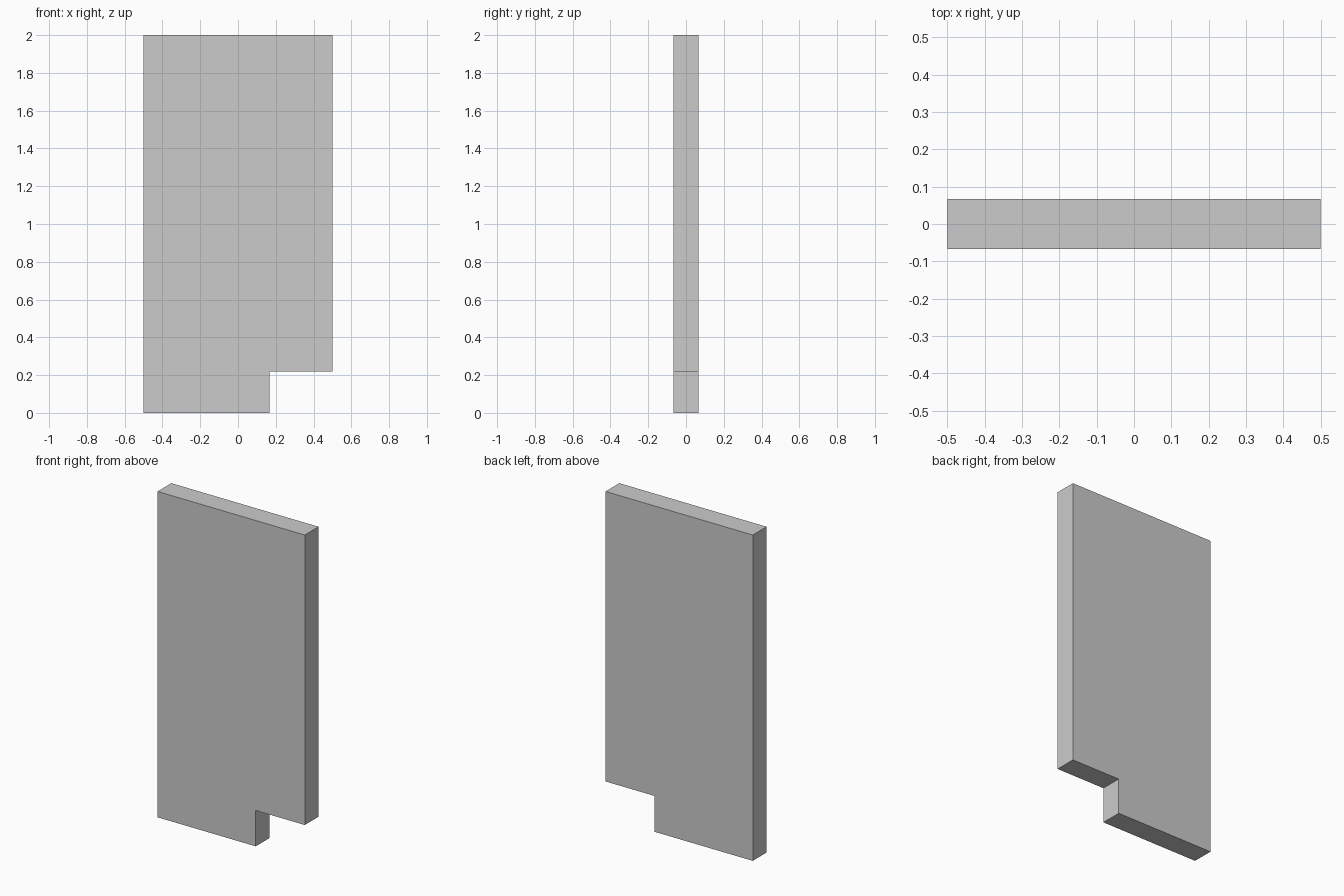
import bpy
import bmesh

if "Cube" in bpy.data.objects:
    bpy.data.objects.remove(bpy.data.objects["Cube"])

HALF_W, HALF_T, HEIGHT = 0.5, 0.0665, 2.0
NOTCH_X, NOTCH_Z = 0.167, 0.22

# Panel outline in the x-z plane, with the notch at the lower right corner
profile = [
    (-HALF_W, 0), (NOTCH_X, 0), (NOTCH_X, NOTCH_Z),
    (HALF_W, NOTCH_Z), (HALF_W, HEIGHT), (-HALF_W, HEIGHT),
]

# Extrude the outline through the panel thickness
bm = bmesh.new()
face = bm.faces.new([bm.verts.new((x, -HALF_T, z)) for x, z in profile])
extruded = bmesh.ops.extrude_face_region(bm, geom=[face], use_keep_orig=True)
moved = [v for v in extruded["geom"] if isinstance(v, bmesh.types.BMVert)]
bmesh.ops.translate(bm, verts=moved, vec=(0, 2 * HALF_T, 0))
bmesh.ops.recalc_face_normals(bm, faces=bm.faces)

mesh = bpy.data.meshes.new("notched_panel")
bm.to_mesh(mesh)
bm.free()
panel = bpy.data.objects.new("notched_panel", mesh)
bpy.context.collection.objects.link(panel)
